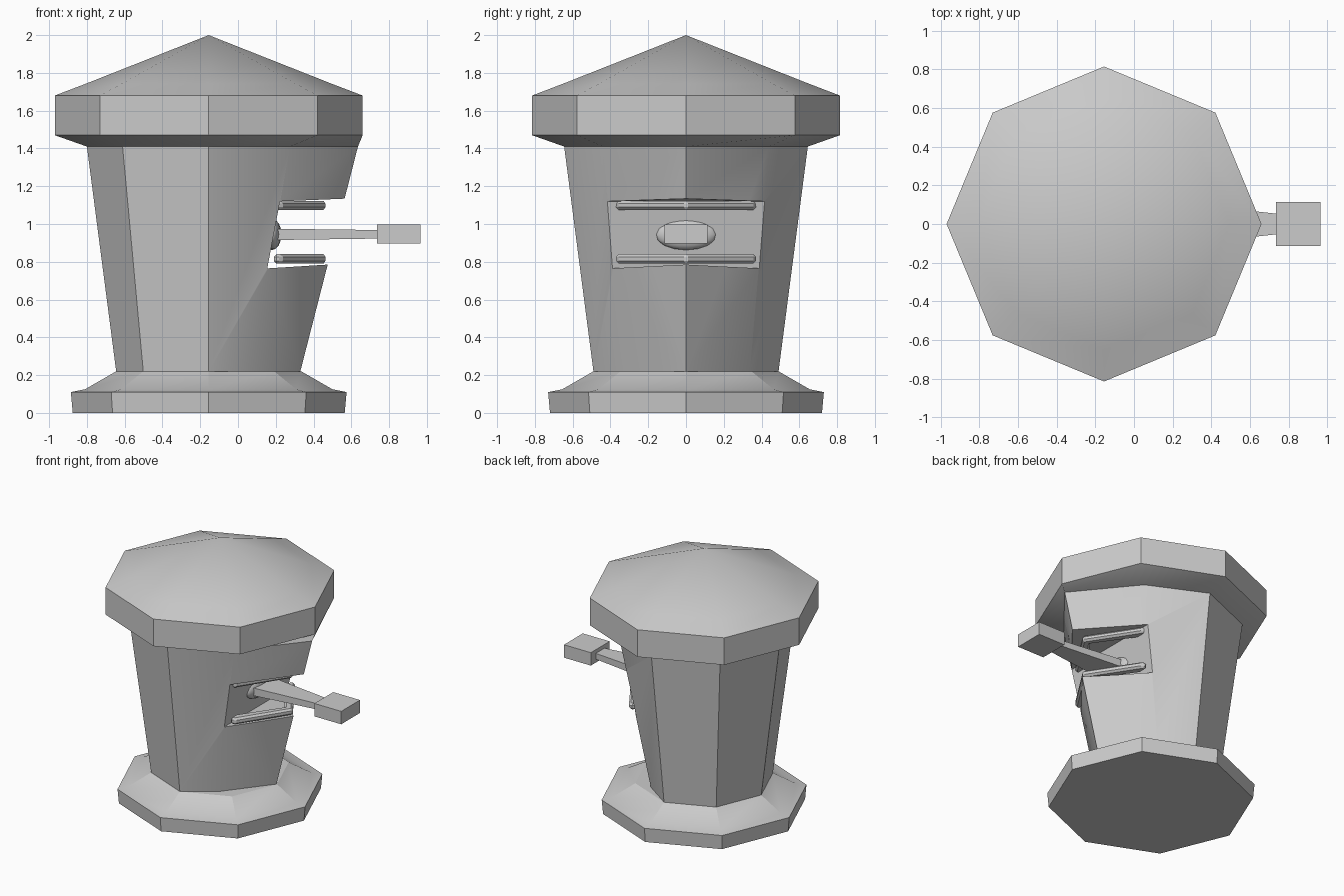
import bpy, bmesh
from math import cos, sin, radians

if "Cube" in bpy.data.objects:
    bpy.data.objects.remove(bpy.data.objects["Cube"])

CX = -0.155  # axis of the eight-sided pillar


def octagon(r, z):
    return [(CX + r * cos(radians(45 * i)), r * sin(radians(45 * i)), z) for i in range(8)]


def wall_ring(r, nose, corner, z):
    """Octagon whose +x side is drawn out to a nose between two moved corners."""
    ring = octagon(r, z)
    ring[0] = (CX + nose, 0, z)
    ring[1] = (CX + corner[0], corner[1], z)
    ring[7] = (CX + corner[0], -corner[1], z)
    return ring


def loft(name, rings, smooth=None):
    """Closed solid through rings that have equal point counts."""
    bm = bmesh.new()
    loops = [[bm.verts.new(p) for p in ring] for ring in rings]
    n = len(loops[0])
    for a, b in zip(loops, loops[1:]):
        for i in range(n):
            j = (i + 1) % n
            bm.faces.new((a[i], a[j], b[j], b[i]))
    bm.faces.new(loops[0][::-1])
    bm.faces.new(loops[-1])
    bmesh.ops.remove_doubles(bm, verts=bm.verts[:], dist=0.0005)
    bmesh.ops.recalc_face_normals(bm, faces=bm.faces[:])
    mesh = bpy.data.meshes.new(name)
    bm.to_mesh(mesh)
    bm.free()
    ob = bpy.data.objects.new(name, mesh)
    bpy.context.collection.objects.link(ob)
    bpy.ops.object.select_all(action='DESELECT')
    bpy.context.view_layer.objects.active = ob
    ob.select_set(True)
    if smooth:
        bpy.ops.object.shade_smooth_by_angle(angle=radians(smooth))
    return ob


def section(x, hy, z0, z1):
    return [(x, -hy, z0), (x, hy, z0), (x, hy, z1), (x, -hy, z1)]


# Stepped base
loft("base", [octagon(0.72, 0), octagon(0.73, 0.11), octagon(0.655, 0.125), octagon(0.49, 0.22)], 20)

# Pillar wall with the nose leaning outward
top = wall_ring(0.645, 0.79, (0.43, 0.44), 1.41)
wall = loft("pillar", [wall_ring(0.49, 0.485, (0.22, 0.338), 0.22), top])

# Slot cut through the nose back to a slanted flat wall
profile = [(0.155, 0.765), (0.95, 0.815), (0.95, 1.15), (0.222, 1.12)]
cutter = loft("slot_cutter", [[(x, y, z) for x, z in profile] for y in (-0.9, 0.9)])
cutter.hide_render = True
mod = wall.modifiers.new("slot", 'BOOLEAN')
mod.object, mod.operation, mod.solver = cutter, 'DIFFERENCE', 'EXACT'
bpy.context.view_layer.objects.active = wall
bpy.ops.object.modifier_apply(modifier="slot")
bpy.data.objects.remove(cutter)
bpy.ops.object.select_all(action='DESELECT')
wall.select_set(True)
bpy.ops.object.shade_smooth_by_angle(angle=radians(31))

# Roof: underside, vertical rim, low cone
loft("roof", [top, octagon(0.815, 1.47), octagon(0.815, 1.68),
              octagon(0.65, 1.743), octagon(0, 2.0)], 30)

# V-shaped rails along the upper and lower edge of the slot
plan = [(0.19, -0.37), (0.23, -0.37), (0.47, 0), (0.23, 0.37), (0.19, 0.37),
        (0.19, 0.30), (0.40, 0), (0.19, -0.30)]
for name, z0, z1 in (("lower_rail", 0.79, 0.84), ("upper_rail", 1.075, 1.122)):
    rail = loft(name, [[(x, y, z) for x, y in plan] for z in (z0, z1)])
    bev = rail.modifiers.new("bevel", 'BEVEL')
    bev.width, bev.segments = 0.014, 1

# Oval hub on the slot wall
bpy.ops.mesh.primitive_uv_sphere_add(segments=16, ring_count=8, location=(0.18, 0, 0.945))
hub = bpy.context.object
hub.name = "lever_hub"
hub.scale = (0.05, 0.163, 0.083)
bpy.ops.object.shade_smooth_by_angle(angle=radians(40))

# Tapered lever and its block handle
loft("lever_arm", [section(0.18, 0.115, 0.915, 0.975), section(0.75, 0.052, 0.923, 0.968)])
loft("lever_handle", [section(0.735, 0.115, 0.897, 0.997), section(0.965, 0.115, 0.897, 0.997)])
